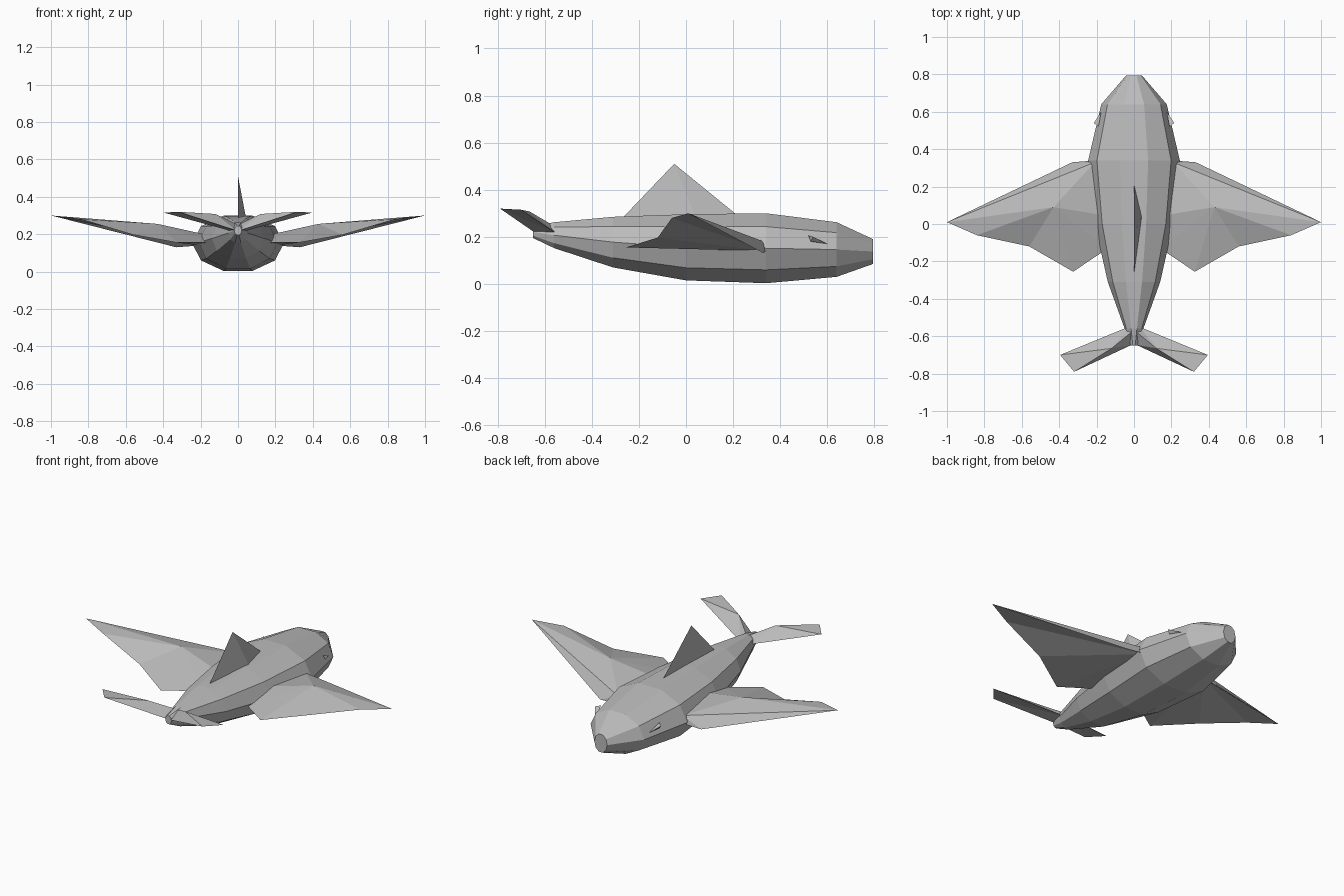
import bpy, bmesh, math
from mathutils import Vector

cube = bpy.data.objects.get("Cube")
if cube:
    bpy.data.objects.remove(cube, do_unlink=True)

gray = bpy.data.materials.new("plain_gray")
gray.use_nodes = True
colour = (0.5, 0.5, 0.5, 1)
gray.diffuse_color = colour
gray.node_tree.nodes["Principled BSDF"].inputs["Base Color"].default_value = colour


def build(name, points, faces, mirror=False):
    """Flat-shaded closed part; mirror makes the opposite side as well."""
    bm = bmesh.new()
    verts = [bm.verts.new(p) for p in points]
    for f in faces:
        bm.faces.new([verts[i] for i in f])
    bmesh.ops.recalc_face_normals(bm, faces=bm.faces)
    mesh = bpy.data.meshes.new(name)
    bm.to_mesh(mesh)
    bm.free()
    mesh.materials.append(gray)
    obj = bpy.data.objects.new(name, mesh)
    bpy.context.collection.objects.link(obj)
    if mirror:
        mod = obj.modifiers.new("mirror", 'MIRROR')
        mod.use_mirror_merge = False
    return obj


# Body: ten-sided rings given as (y, half width, bottom, top)
SIDES = 10
rings = [(-0.65, 0.02, 0.195, 0.245), (-0.56, 0.05, 0.152, 0.262),
         (-0.31, 0.14, 0.07, 0.285), (0, 0.21, 0.015, 0.296),
         (0.34, 0.245, 0.003, 0.3), (0.64, 0.175, 0.03, 0.262),
         (0.795, 0.042, 0.085, 0.19)]
step = 2 * math.pi / SIDES
points = []
for y, half, low, high in rings:
    height = (high - low) / 2 / math.cos(step / 2)
    for i in range(SIDES):
        a = (i + 0.5) * step
        points.append((half * math.sin(a), y, (low + high) / 2 - height * math.cos(a)))
faces = [(r * SIDES + i, r * SIDES + (i + 1) % SIDES,
          (r + 1) * SIDES + (i + 1) % SIDES, (r + 1) * SIDES + i)
         for r in range(len(rings) - 1) for i in range(SIDES)]
faces += [range(SIDES), range(len(points) - SIDES, len(points))]
build("body", points, faces)

# Back fin: a thin, one-sided pyramid
build("back_fin", [(0, 0.22, 0.29), (0, -0.27, 0.28), (0.042, 0.04, 0.29), (0, -0.05, 0.51)],
      [(0, 1, 2), (0, 1, 3), (1, 2, 3), (2, 0, 3)])

# Side fins: folded upper surface over a two-panel underside
side = [(0.2, 0.34, 0.14),       # 0 root front, low
        (0.33, 0.33, 0.13),      # 1 leading corner
        (1.0, 0.01, 0.3),        # 2 tip
        (0.84, -0.06, 0.28),     # 3 outer trailing edge
        (0.56, -0.12, 0.197),    # 4 middle trailing edge
        (0.325, -0.255, 0.155),  # 5 trailing corner
        (0.14, -0.13, 0.155),    # 6 root back
        (0.21, 0.33, 0.18),      # 7 root front, high
        (0.43, 0.09, 0.255),     # 8 ridge
        (0.18, 0.05, 0.2)]       # 9 root middle
build("side_fins", side,
      [(0, 1, 7), (1, 2, 7), (7, 2, 8), (8, 2, 3), (8, 3, 4), (8, 4, 5),
       (8, 5, 6), (8, 6, 9), (7, 8, 9), (0, 7, 9, 6),
       (0, 1, 2), (0, 2, 3), (0, 3, 4), (0, 4, 5), (0, 5, 6)], mirror=True)

# Tail fins: raised ridge over a flat underside
tail = [(0.03, -0.55, 0.215), (0.395, -0.7, 0.315), (0.32, -0.79, 0.32),
        (0.12, -0.665, 0.308), (0.01, -0.645, 0.22), (0.01, -0.575, 0.255)]
build("tail_fins", tail,
      [(0, 1, 3), (1, 2, 3), (3, 2, 4), (5, 0, 3), (5, 3, 4), (0, 5, 4),
       (0, 1, 2), (0, 2, 4)], mirror=True)

# Eyes: small wedges on the sides of the head
build("eyes", [(0.19, 0.52, 0.205), (0.215, 0.54, 0.2), (0.175, 0.6, 0.17), (0.2, 0.53, 0.18)],
      [(0, 1, 2), (0, 1, 3), (1, 2, 3), (2, 0, 3)], mirror=True)
